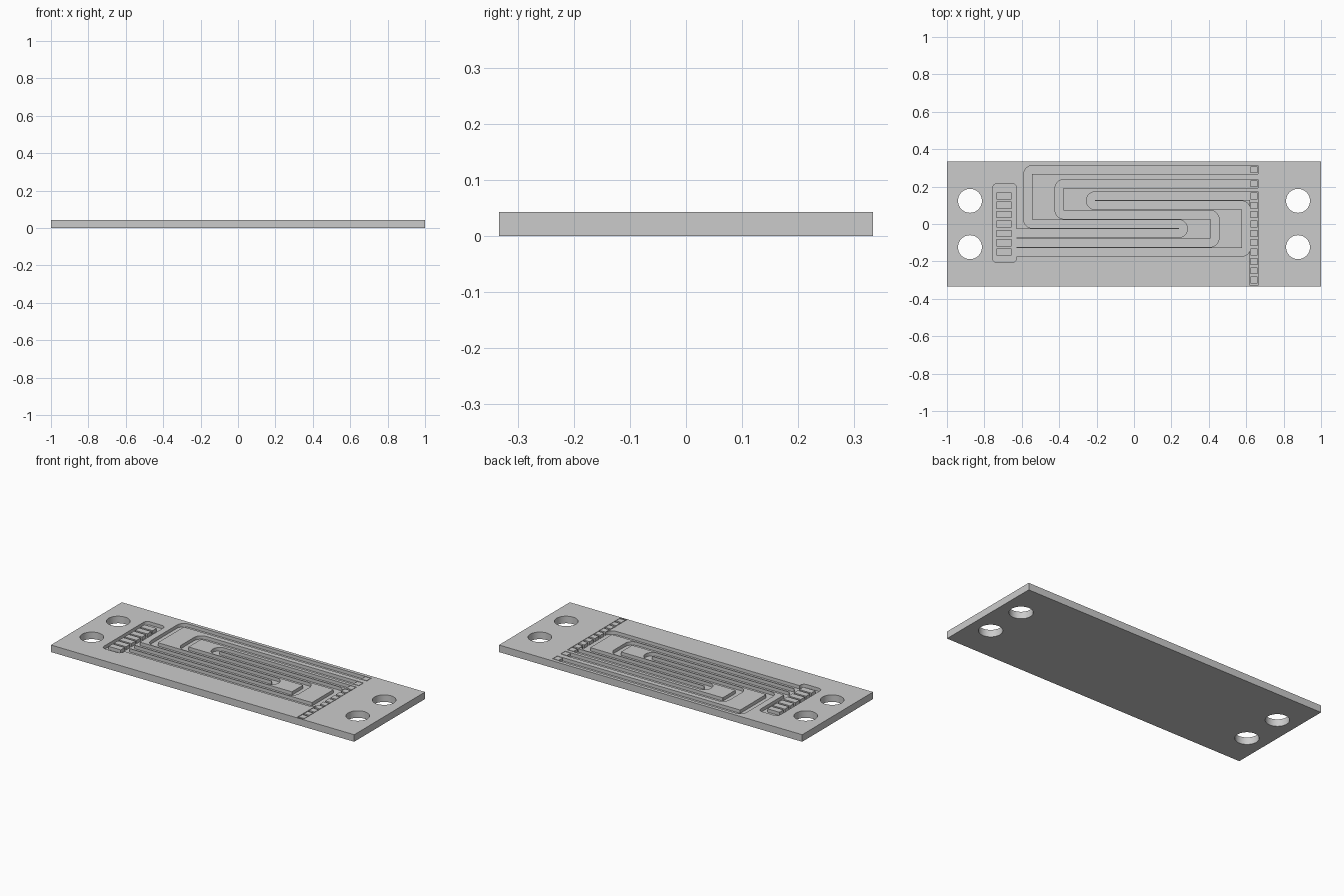
import bpy, bmesh, math
from mathutils import Vector

if "Cube" in bpy.data.objects:
    bpy.data.objects.remove(bpy.data.objects["Cube"])

H = 0.042        # plate thickness
FLOOR = 0.022    # level of the recessed channels
W = 0.045        # channel width


def to_object(name, bm):
    bmesh.ops.recalc_face_normals(bm, faces=bm.faces)
    me = bpy.data.meshes.new(name)
    bm.to_mesh(me)
    bm.free()
    ob = bpy.data.objects.new(name, me)
    bpy.context.collection.objects.link(ob)
    return ob


def prism(name, outline, z0, z1):
    bm = bmesh.new()
    face = bm.faces.new([bm.verts.new((p[0], p[1], z0)) for p in outline])
    ext = bmesh.ops.extrude_face_region(bm, geom=[face])
    top = [v for v in ext["geom"] if isinstance(v, bmesh.types.BMVert)]
    bmesh.ops.translate(bm, verts=top, vec=(0, 0, z1 - z0))
    return to_object(name, bm)


def rect(cx, cy, w, h):
    return [(cx - w/2, cy - h/2), (cx + w/2, cy - h/2),
            (cx + w/2, cy + h/2), (cx - w/2, cy + h/2)]


def round_side(points, offset, r, closed=False, n=8):
    """Polyline shifted sideways by offset from a path with corners of radius r."""
    out = []
    count = len(points)
    pts = [Vector(p) for p in points]
    for i, p in enumerate(pts):
        if not closed and i in (0, count - 1):
            a, b = (p, pts[1]) if i == 0 else (pts[-2], p)
            d = (b - a).normalized()
            out.append(p + Vector((-d.y, d.x)) * offset)
            continue
        d0 = (p - pts[i - 1]).normalized()
        d1 = (pts[(i + 1) % count] - p).normalized()
        turn = 1 if d0.x * d1.y - d0.y * d1.x > 0 else -1
        centre = p - d0 * r + Vector((-d0.y, d0.x)) * turn * r
        rr = r - offset * turn
        for k in range(n + 1):
            t = math.pi / 2 * k / n
            out.append(centre + (-d1 * math.cos(t) + d0 * math.sin(t)) * rr)
    return out


def channel(name, path, r):
    left = round_side(path, W/2, r)
    right = round_side(path, -W/2, r)
    return prism(name, left + right[::-1], FLOOR, H + 0.02)


# base plate
plate = prism("plate", rect(0, 0, 2, 0.667), 0, H)

# three parallel serpentine channels
cutters = []
for i, (top, mid, low, xl, xr, r) in enumerate([
        (0.29, 0.0, -0.05, -0.567, 0.263, 0.0245),
        (0.215, 0.05, -0.10, -0.40, 0.432, 0.0245),
        (0.15, 0.10, -0.15, -0.232, 0.60, 0.0245)]):
    path = [(0.662, top), (xl, top), (xl, mid), (xr, mid), (xr, low), (-0.66, low)]
    cutters.append(channel("channel_cutter_%d" % i, path, r))

# left manifold pocket and right pad slot
cutters.append(prism("manifold_cutter",
                     round_side(rect(-0.692, 0.005, 0.129, 0.422), 0, 0.025, True),
                     FLOOR, H + 0.02))
cutters.append(prism("slot_cutter", rect(0.6405, -0.078, 0.043, 0.501), FLOOR, H + 0.02))

# four mounting holes
for sx in (-1, 1):
    for sy in (-1, 1):
        ring = [(sx*0.877 + 0.064*math.cos(2*math.pi*k/48),
                 sy*0.124 + 0.064*math.sin(2*math.pi*k/48)) for k in range(48)]
        cutters.append(prism("hole_cutter", ring, -0.02, H + 0.02))

# carve everything out of the plate
bpy.context.view_layer.objects.active = plate
for c in cutters:
    m = plate.modifiers.new("cut", 'BOOLEAN')
    m.operation = 'DIFFERENCE'
    m.solver = 'EXACT'
    m.object = c
    bpy.ops.object.modifier_apply(modifier=m.name)
    bpy.data.objects.remove(c, do_unlink=True)
plate.select_set(True)
bpy.ops.object.shade_smooth_by_angle()

# raised bars in the manifold
for k in range(7):
    prism("manifold_bar_%d" % k, rect(-0.695, 0.15 - 0.05*k, 0.08, 0.038), FLOOR - 0.002, H)

# small square pads along the slot and at the channel ends
for k, y in enumerate([0.29, 0.215] + [0.15 - 0.05*j for j in range(10)]):
    prism("square_pad_%d" % k, rect(0.641, y, 0.036, 0.037), FLOOR - 0.002, H)
